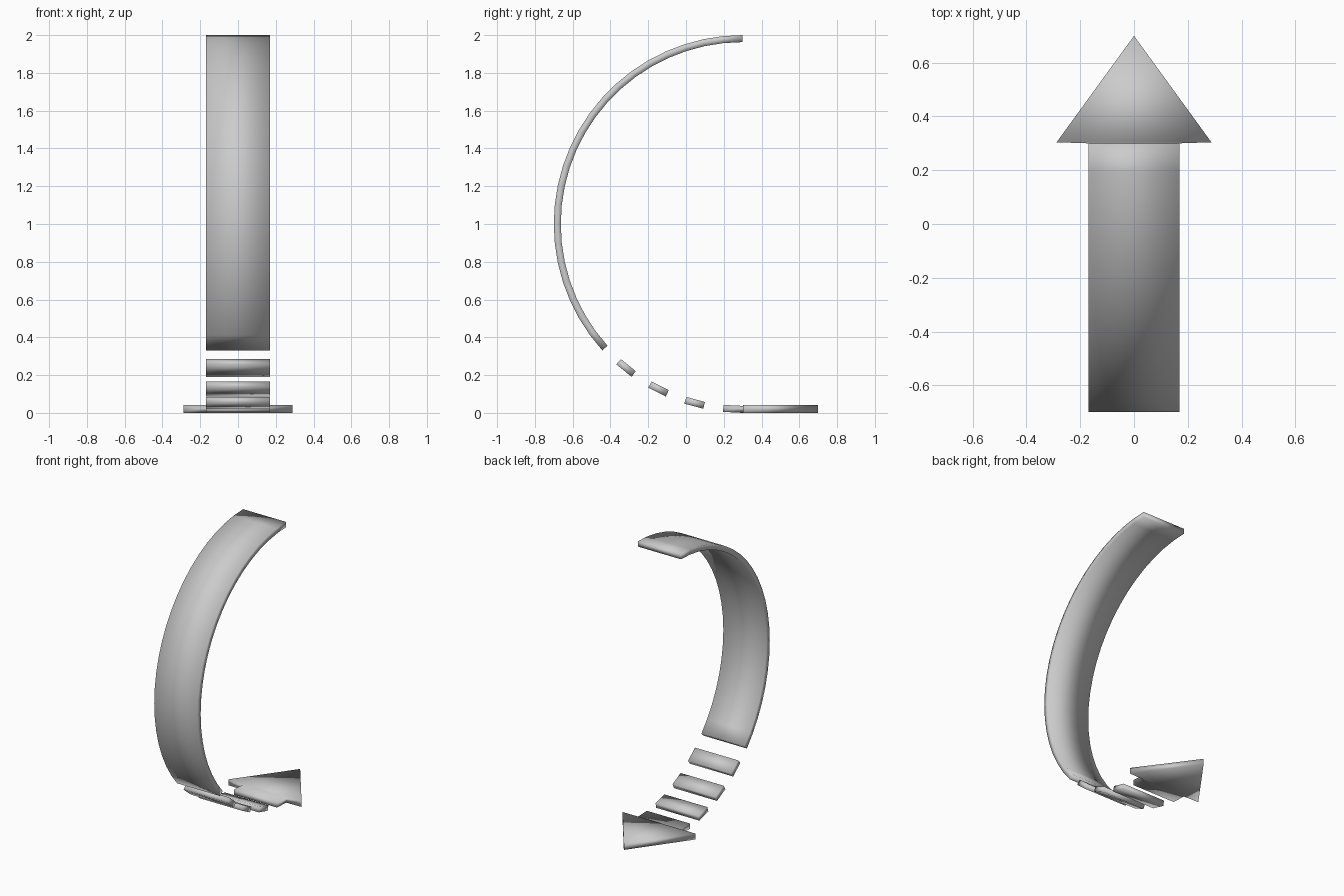
import bpy
import bmesh
from math import sin, cos, radians

if "Cube" in bpy.data.objects:
    bpy.data.objects.remove(bpy.data.objects["Cube"], do_unlink=True)

CENTRE_Y, CENTRE_Z = 0.3, 1.0
RADIUS, THICK = 1.0, 0.037
HALF_WIDTH = 0.17
STEP = 6                      # degrees per arc segment

grey = bpy.data.materials.new("plain_grey")
grey.use_nodes = True
COLOUR = (0.6, 0.6, 0.6, 1)
grey.diffuse_color = COLOUR
grey.node_tree.nodes["Principled BSDF"].inputs["Base Color"].default_value = COLOUR


def arc_point(x, angle, radius):
    """Point on the ring; 0 is the top, 90 the front, 180 the bottom."""
    a = radians(angle)
    return (x, CENTRE_Y - radius * sin(a), CENTRE_Z + radius * cos(a))


def finish(name, bm):
    bmesh.ops.recalc_face_normals(bm, faces=bm.faces)
    for face in bm.faces:
        face.smooth = True
    mesh = bpy.data.meshes.new(name)
    bm.to_mesh(mesh)
    bm.free()
    mesh.materials.append(grey)
    obj = bpy.data.objects.new(name, mesh)
    bpy.context.collection.objects.link(obj)
    return obj


def add_arc(bm, start, end):
    """Flat strip bent along the ring; returns the last cross-section."""
    rings = []
    for angle in range(start, end + 1, STEP):
        corners = [(-HALF_WIDTH, RADIUS), (HALF_WIDTH, RADIUS),
                   (HALF_WIDTH, RADIUS - THICK), (-HALF_WIDTH, RADIUS - THICK)]
        rings.append([bm.verts.new(arc_point(x, angle, r)) for x, r in corners])
    for a, b in zip(rings, rings[1:]):
        for i in range(4):
            j = (i + 1) % 4
            bm.faces.new((a[i], a[j], b[j], b[i]))
    bm.faces.new(rings[0])
    return rings[-1]


def arc_piece(name, start, end):
    bm = bmesh.new()
    bm.faces.new(add_arc(bm, start, end))
    return finish(name, bm)


# Long curved band and the three dashes below it
arc_piece("curved_band", 0, 132)
for i, start in enumerate((138, 150, 162)):
    arc_piece(f"dash_{i + 1}", start, start + STEP)

# Arrow head, joined to the last dash
bm = bmesh.new()
low_l, low_r, high_r, high_l = add_arc(bm, 174, 180)
head = [(0.288, 0.304), (0, 0.7), (-0.288, 0.304)]
low = [low_r] + [bm.verts.new((x, y, 0)) for x, y in head] + [low_l]
high = [high_r] + [bm.verts.new((x, y, 0.042)) for x, y in head] + [high_l]
bm.faces.new(low)
bm.faces.new(high)
for i in range(4):
    bm.faces.new((low[i], low[i + 1], high[i + 1], high[i]))
finish("arrow_head", bm)
